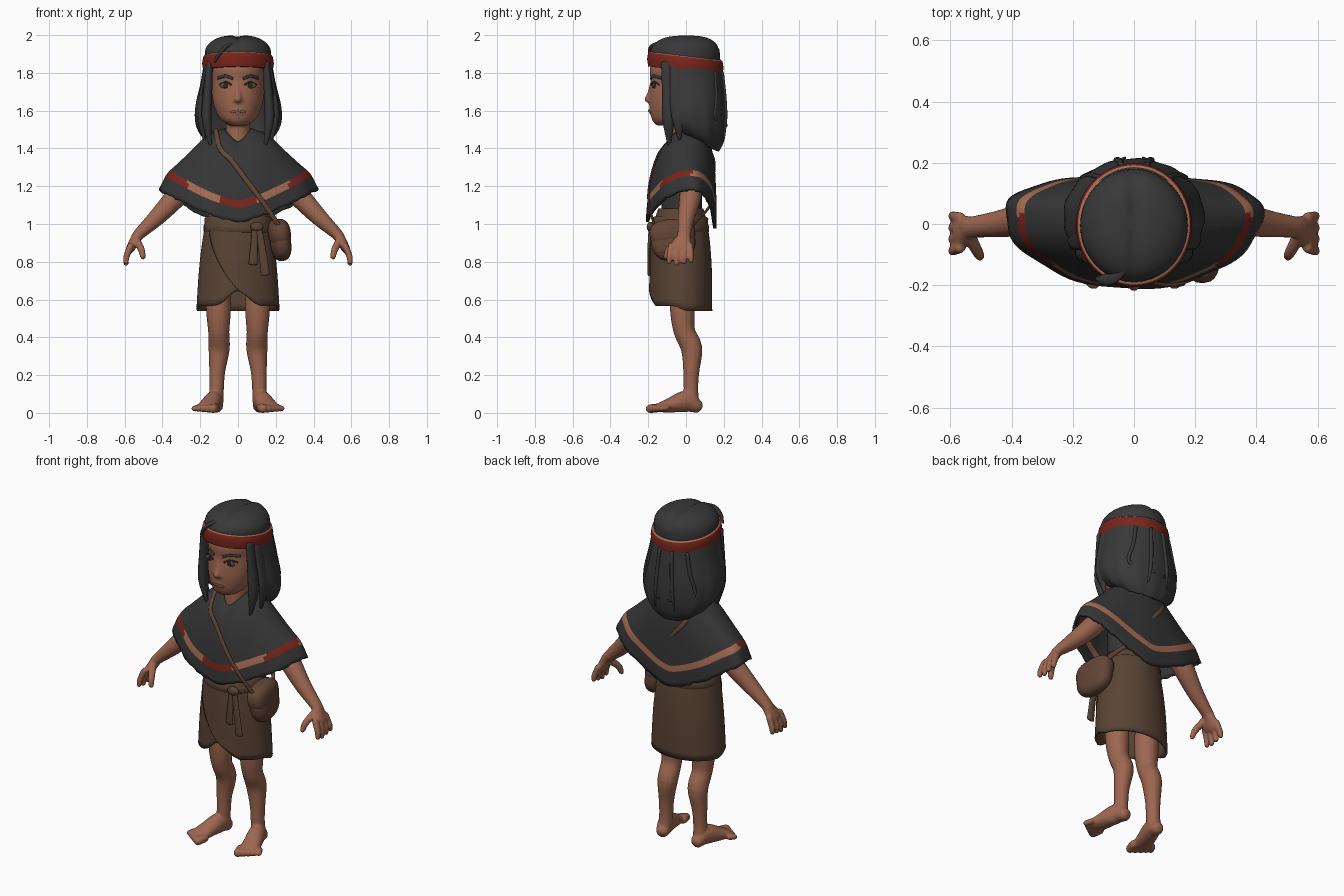
import bpy, bmesh, math
from mathutils import Vector as V
from mathutils.bvhtree import BVHTree
from math import sin, cos, pi, exp

if "Cube" in bpy.data.objects:
    bpy.data.objects.remove(bpy.data.objects["Cube"])


def material(name, r, g, b):
    m = bpy.data.materials.new(name)
    m.use_nodes = True
    m.diffuse_color = (r, g, b, 1)
    bsdf = m.node_tree.nodes["Principled BSDF"]
    bsdf.inputs["Base Color"].default_value = (r, g, b, 1)
    bsdf.inputs["Roughness"].default_value = 0.9
    return m


SKIN = material("skin", .34, .135, .08)
LIP = material("lip", .25, .09, .055)
DARK = material("charcoal cloth", .036, .036, .037)
HAIR = material("black hair", .04, .04, .041)
RED = material("red weave", .19, .018, .011)
TAN = material("tan weave", .38, .15, .085)
SKIRT = material("brown cloth", .1, .057, .035)
LEATHER = material("leather", .125, .06, .036)
EYE = material("eye", .1, .075, .06)
IRIS = material("iris", .025, .02, .018)


# ---- geometry helpers: each part is (vertices, faces)
def smooth(pts, k=4):
    """Catmull-Rom through tuples of any length."""
    out = []
    for i in range(len(pts) - 1):
        a, b, c, d = (pts[max(i - 1, 0)], pts[i], pts[i + 1], pts[min(i + 2, len(pts) - 1)])
        for j in range(k):
            t = j / k
            out.append(tuple(.5 * (2 * q + (r - p) * t + (2 * p - 5 * q + 4 * r - s) * t * t
                             + (3 * q - p - 3 * r + s) * t ** 3) for p, q, r, s in zip(a, b, c, d)))
    return out + [tuple(pts[-1])]


def loft(rings, closed=True, caps=True):
    n = len(rings[0])
    verts = [V(p) for r in rings for p in r]
    faces = [(j * n + i, j * n + (i + 1) % n, (j + 1) * n + (i + 1) % n, (j + 1) * n + i)
             for j in range(len(rings) - 1) for i in range(n if closed else n - 1)]
    if caps:
        faces += [tuple(range(n)), tuple(range(len(verts) - n, len(verts)))]
    return verts, faces


def ring(z, rx, yf, yb, n=40):
    """Horizontal oval between a front and a back y."""
    ts = [2 * pi * i / n for i in range(n)]
    return [V((rx * cos(t), (yf + yb) / 2 + (yb - yf) / 2 * sin(t), z)) for t in ts]


def tube(pts, wide=(0, 1, 0), k=4, n=14):
    """Rounded tube; points are x, y, z, radius along wide, other radius."""
    pts = smooth([p if len(p) == 5 else (*p, p[3]) for p in pts], k)
    c = [V(p[:3]) for p in pts]
    rings = []
    for i, p in enumerate(pts):
        t = (c[min(i + 1, len(c) - 1)] - c[max(i - 1, 0)]).normalized()
        u = (V(wide) - t * V(wide).dot(t)).normalized()
        w = t.cross(u)
        steps = [(0, 1)]
        if i == 0:
            steps = [(-.85, .5), (-.5, .85), (0, 1)]
        elif i == len(pts) - 1:
            steps = [(0, 1), (.5, .85), (.85, .5)]
        for off, s in steps:
            mid = c[i] + t * off * min(p[3:])
            rings.append([mid + u * p[3] * s * cos(a) + w * p[4] * s * sin(a)
                          for a in (2 * pi * q / n for q in range(n))])
    return loft(rings)


def ball(x, y, z, rx, ry, rz, power=1):
    f = lambda v: math.copysign(abs(v) ** power, v)
    lats = [pi * (j / 14 - .5) * .98 for j in range(15)]
    return loft([[V((x + rx * f(cos(a)) * f(cos(t)), y + ry * f(cos(a)) * f(sin(t)), z + rz * f(sin(a))))
                  for t in (2 * pi * i / 24 for i in range(24))] for a in lats])


def make(name, parts, mats, rule=None, mirror=False, remesh=0, solid=0):
    verts, faces = [], []
    for v, f in parts:
        faces += [tuple(i + len(verts) for i in q) for q in f]
        verts += v
    me = bpy.data.meshes.new(name)
    me.from_pydata(verts, [], faces)
    bm = bmesh.new()
    bm.from_mesh(me)
    bmesh.ops.recalc_face_normals(bm, faces=bm.faces)
    bm.to_mesh(me)
    bm.free()
    for m in mats:
        me.materials.append(m)
    for p in me.polygons:
        p.use_smooth = True
        if rule:
            p.material_index = rule(p.index, p.center)
    me.set_sharp_from_angle(angle=math.radians(60))
    ob = bpy.data.objects.new(name, me)
    bpy.context.collection.objects.link(ob)
    if remesh:
        m = ob.modifiers.new("fuse", 'REMESH')
        m.mode, m.voxel_size, m.use_smooth_shade = 'VOXEL', remesh, True
        m = ob.modifiers.new("soften", 'SMOOTH')
        m.iterations = 4
    if solid:
        m = ob.modifiers.new("thickness", 'SOLIDIFY')
        m.thickness, m.offset = solid, 0
    if mirror:
        ob.modifiers.new("mirror", 'MIRROR')
    return ob


def hit(part, origin, way, lift):
    """Point on a part's surface, lifted towards the ray origin."""
    tree = BVHTree.FromPolygons(*part)
    p = tree.ray_cast(V(origin), V(way))[0] or tree.find_nearest(V(origin))[0]
    return p - V(way) * lift


# ---- legs and feet
leg = tube([(.105, -.02, .64, .068), (.103, -.018, .52, .065), (.102, -.008, .43, .057), (.1, .03, .34, .057),
            (.11, .028, .22, .043), (.113, .026, .13, .039), (.116, .03, .06, .04)])
foot = tube([(.116, .052, .038, .039), (.128, .0, .06, .047, .058), (.15, -.075, .043, .053, .042),
             (.165, -.13, .03, .057, .028)], wide=(1, 0, 0))
toes = []
for i in range(5):
    x, y = .12 + .0245 * i, -.145 + .011 * i
    r = .024 - .002 * i
    toes.append(tube([(x, y, .027, r), (x + .013, y - .046 + .004 * i, .022, r)], wide=(1, 0, 0)))
make("legs", [leg, foot] + toes, [SKIN], mirror=True, remesh=.007)

# ---- arms and hands
arm = tube([(.2, .03, 1.3, .06), (.28, .028, 1.2, .06), (.345, .02, 1.125, .057), (.43, .002, 1.035, .046),
            (.525, -.01, .945, .036, .031), (.545, -.015, .915, .044, .027), (.57, -.028, .87, .058, .024)])
fingers = [tube([(.568, -.078 + .033 * i, .885, .018), (.59, -.086 + .037 * i, .83, .017),
                 (.593, -.09 + .039 * i, .79 + .008 * abs(i - 1), .014)]) for i in range(4)]
thumb = tube([(.535, -.045, .91, .021), (.512, -.09, .865, .019), (.503, -.106, .825, .015)])
make("arms", [arm, thumb] + fingers, [SKIN], mirror=True, remesh=.007)

# ---- head, neck and torso
skull = loft([ring(*r) for r in smooth([
    (1.522, .045, -.155, -.04), (1.545, .083, -.176, 0), (1.58, .11, -.188, .06), (1.64, .131, -.195, .11),
    (1.7, .138, -.193, .13), (1.76, .138, -.188, .14), (1.83, .14, -.19, .15), (1.9, .11, -.15, .12)])])
neck = loft([ring(z, .065, -.085, .055) for z in (1.38, 1.46, 1.6)])
nose = tube([(0, -.18, 1.74, .012), (0, -.19, 1.69, .016), (0, -.202, 1.66, .019)], wide=(1, 0, 0))
nostrils = ball(0, -.192, 1.653, .031, .012, .013)
mouth = ball(0, -.182, 1.6, .036, .014, .022)
make("head", [skull, neck, nose, nostrils, mouth], [SKIN], remesh=.007)
make("torso", [loft([ring(1.0, .14, -.13, .08), ring(1.25, .15, -.13, .09), ring(1.4, .12, -.08, .07)])], [DARK])


def face_line(coords, r, lift=.002):
    return tube([(*hit(skull, (x, -1, z), (0, 1, 0), lift), r, r * .6) for x, z in coords], wide=(0, 0, 1))


eye = hit(skull, (.067, -1, 1.734), (0, 1, 0), 0)
make("eyes", [ball(*eye, .029, .008, .016)], [EYE], mirror=True)
make("irises", [ball(eye.x - .002, eye.y - .005, eye.z, .015, .005, .014)], [IRIS], mirror=True)
make("eyelids", [face_line([(.036, 1.738), (.067, 1.752), (.099, 1.737)], .005)], [IRIS], mirror=True)
make("eyebrows", [face_line([(.03, 1.77), (.065, 1.783), (.106, 1.773)], .008)], [HAIR], mirror=True)
make("lips", [face_line([(-.036, 1.592), (0, 1.599), (.036, 1.592)], .006, .006)], [LIP])

# ---- hair crown with a centre parting
crown = loft([ring(*r) for r in smooth([
    (1.83, .168, -.185, .18), (1.89, .176, -.19, .18), (1.935, .168, -.185, .173), (1.97, .135, -.155, .15),
    (1.992, .085, -.1, .1), (2.0, .02, -.02, .03)])])
for p in crown[0]:
    p.z -= .014 * exp(-(p.x / .02) ** 2) * (p.z > 1.93)
make("hair_crown", [crown], [HAIR])


# ---- long hair around the back and sides
def curtain_row(z, rx, ym, ry):
    row = []
    for i in range(61):
        a = (i / 30 - 1) * math.radians(119)
        low = max(0, (1.8 - z) / .4)
        k = 1 + .018 * low * sin(13 * a)
        row.append(V((rx * k * sin(a), ym + ry * k * cos(a), z + .05 * low ** 3 * (1 - cos(a)))))
    return row


curtain = loft([curtain_row(*r) for r in smooth([
    (1.87, .163, 0, .17), (1.75, .183, .008, .178), (1.62, .212, .018, .18), (1.52, .212, .03, .168),
    (1.44, .18, .055, .13), (1.39, .13, .075, .085)])], closed=False, caps=False)
make("hair_curtain", [curtain], [HAIR], solid=.03)
locks = [tube([(.15, -.1, 1.85, .032, .018), (.16, -.095, 1.7, .032, .024), (.166, -.092, 1.55, .032, .026),
               (.146, -.09, 1.42, .008)]),
         tube([(.165, -.045, 1.84, .04, .013), (.195, -.045, 1.66, .04, .016), (.2, -.04, 1.56, .035, .018),
               (.178, -.035, 1.45, .008)])]
for x in (.04, .115):
    zs = (1.8, 1.68, 1.56, 1.46)
    locks.append(tube([(*hit(curtain, (x * (1 + .2 * i), 1, z), (0, -1, 0), .017), .011 if i < 3 else .004, .009)
                       for i, z in enumerate(zs)], wide=(1, 0, 0)))
make("hair_locks", locks, [HAIR], mirror=True)
make("forelock", [tube([(-.025, -.13, 1.96, .018, .01), (-.065, -.175, 1.938, .02, .01),
                        (-.1, -.182, 1.9, .018, .01), (-.122, -.178, 1.86, .005)])], [HAIR])

# ---- tilted headband with a light upper edge
band_rows = [(-.04, -.015), (-.04, 0), (0, .006), (.034, 0), (.039, -.004), (.039, -.018)]
band = loft([ring(1.85 + z, .184 + g, -.2 - g, .193 + g, 56) for z, g in band_rows], caps=False)
for p in band[0]:
    p.z -= .12 * p.y
make("headband", [band], [RED, TAN], rule=lambda i, c: int(i >= 3 * 56))

# ---- poncho: rows run from the collar to the hem
N = 96


def poncho_row(rx, yf, yb, zside, zf, zb):
    row = []
    for i in range(N):
        t = 2 * pi * i / N
        w = abs(cos(t)) ** 1.4
        depth, zmid, power = (yb, zb, .85) if sin(t) > 0 else (-yf, zf, 1)
        low = max(0, rx - .2)
        k = 1 + .07 * low * sin(9 * t + 1)
        rag = .006 * sin(31 * t) * sin(12 * t) * (rx > .41)
        y = depth * k * math.copysign(abs(sin(t)) ** power, sin(t)) + .13 * low * cos(t) ** 2
        row.append(V((rx * k * cos(t), y, zside * w + zmid * (1 - w) + rag)))
    return row


poncho = loft([poncho_row(*r) for r in smooth([
    (.07, -.085, .06, 1.5, 1.43, 1.5), (.16, -.13, .115, 1.46, 1.375, 1.44), (.235, -.168, .142, 1.39, 1.28, 1.32),
    (.315, -.188, .15, 1.315, 1.18, 1.18), (.355, -.195, .152, 1.28, 1.125, 1.1),
    (.38, -.2, .153, 1.25, 1.085, 1.065), (.415, -.205, .152, 1.18, 1.01, .975)], 3)], caps=False)


def weave(i, c):
    if not 12 <= i // N < 15:
        return 0
    return 1 if (c.y < 0 and abs(c.x) < .09) or (c.y < .03 and abs(c.x) > .265) else 2


make("poncho", [poncho], [DARK, RED, TAN], rule=weave, solid=.016)

# ---- wrapped skirt: front panel laid over it, hem parting at the centre
skirt = loft([ring(*r, 64) for r in smooth([
    (1.08, .14, -.14, .085), (1.0, .165, -.165, .105), (.9, .183, -.176, .12), (.75, .2, -.18, .13),
    (.54, .213, -.18, .132)])], caps=False)
panel = []
for j in range(15):
    f = j / 14
    edge = -.15 + .15 * f ** 2
    row = []
    for i in range(21):
        g = i / 20
        x = edge + (.178 + .014 * f - edge) * g
        z = .99 - f * (.34 + .085 * min(1, g * 1.6))
        row.append(hit(skirt, (x, -1, z), (0, 1, 0), .011 - .012 * g))
    panel.append(row)
make("skirt_panel", [loft(panel, closed=False, caps=False)], [SKIRT], solid=.01)
for p in skirt[0]:
    low = max(0, (.75 - p.z) / .21)
    if p.y < 0:
        p.z += low * (.025 + .08 * exp(-(p.x / .07) ** 2)) * min(1, -p.y / .06)
make("skirt", [skirt], [SKIRT], solid=.014)

# ---- sash, knot and hanging ties
make("sash", [loft([ring(z, .165 + g, -.168 - g, .105 + g) for z, g in
                    ((.95, .008), (.96, .017), (.99, .017), (1.0, .012), (1.03, .013), (1.04, .0))], caps=False)], [SKIRT])
ties = [ball(.1, -.188, .985, .035, .02, .026)]
for x0, x1, z1 in ((.11, .145, .735), (.09, .08, .79)):
    ties.append(tube([(x0, -.188, .98, .016, .01), ((x0 + x1) / 2, -.196, .87, .02, .008), (x1, -.196, z1, .024, .009)],
                     wide=(1, 0, 0)))
make("sash_ties", ties, [SKIRT])

# ---- shoulder bag with flap, and its strap over the poncho
bag = make("bag", [ball(0, 0, 0, .056, .118, .108, .8)], [LEATHER])
flap = make("bag_flap", [ball(0, 0, .04, .06, .122, .074, .75)], [LEATHER])
for ob in (bag, flap):
    ob.location, ob.rotation_euler = (.222, -.068, .912), (.08, -.14, .1)
path = [V((.23, -.16, .97))]
path += [hit(poncho, (x, -1, z), (0, 1, 0), .011) for x, z in ((.14, 1.105), (.06, 1.21), (-.03, 1.33), (-.095, 1.4))]
path += [hit(poncho, (-.115, y, 2), (0, 0, -1), .011) for y in (-.04, .04)]
path += [hit(poncho, (x, 1, z), (0, -1, 0), d) for x, z, d in
         ((-.09, 1.38, .008), (-.02, 1.29, .006), (.05, 1.19, -.022), (.11, 1.1, -.022))]
path += [V((.19, .06, 1.02)), V((.22, .02, .97))]
make("bag_strap", [tube([(*p, .013, .006) for p in path], wide=(1, 0, .6), k=6)], [LEATHER])
